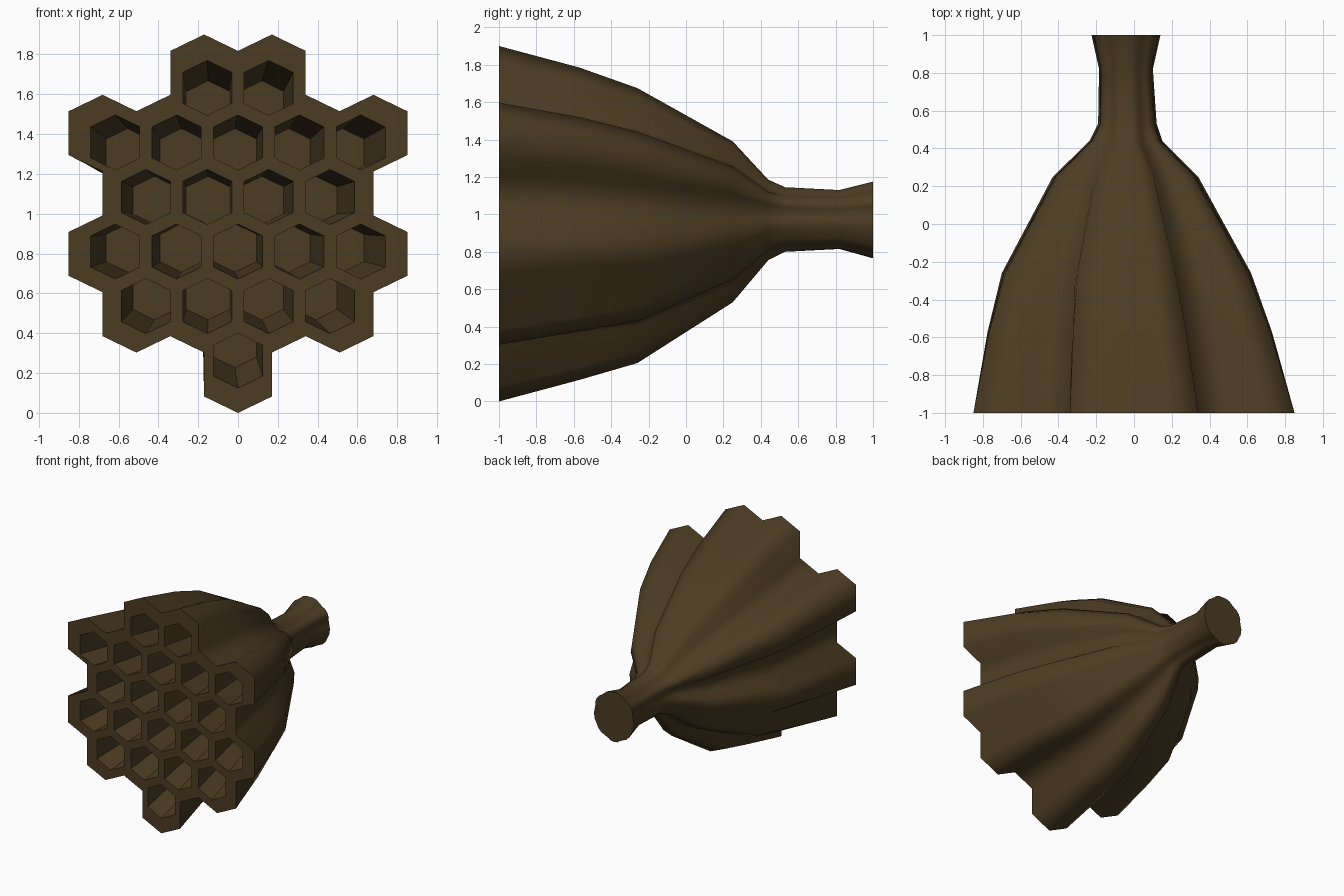
import bpy, bmesh, math
from mathutils import Vector
from mathutils.geometry import delaunay_2d_cdt

if "Cube" in bpy.data.objects:
    bpy.data.objects.remove(bpy.data.objects["Cube"])

W, SIDE, TIP, ROW = 0.17, 0.11, 0.082, 0.302   # cell half width, half side, point height, row pitch
ZC = 0.95                                       # centre of the comb front
rows = [[0], [-3, -1, 1, 3], [-4, -2, 0, 2, 4], [-3, -1, 1, 3], [-4, -2, 0, 2, 4], [-1, 1]]
cells = [(c * W, 0.192 + i * ROW - ZC) for i, r in enumerate(rows) for c in r]


def hexagon(cx, cz, w, side, tip):
    return [(cx, cz + side + tip), (cx - w, cz + side), (cx - w, cz - side),
            (cx, cz - side - tip), (cx + w, cz - side), (cx + w, cz + side)]


# Outline of the cell cluster: cell edges used only once, walked as a loop
def key(p):
    return (round(p[0] * 100), round(p[1] * 100))


edges = {}
for cx, cz in cells:
    h = hexagon(cx, cz, W, SIDE, TIP)
    for a, b in zip(h, h[1:] + h[:1]):
        if (key(b), key(a)) in edges:
            del edges[(key(b), key(a))]
        else:
            edges[(key(a), key(b))] = (a, b)
step = {k[0]: (k[1], v[0]) for k, v in edges.items()}
start = min(step)
k, outline = start, []
while len(outline) < 200:
    k, p = step[k]
    outline.append(p)
    if k == start:
        break

mean_r = sum(math.hypot(*p) for p in outline) / len(outline)

# Body stations: y, xmin, xmax, zmin, zmax, roundness of the section
stations = [(-1.0, -0.85, 0.85, 0.0, 1.9, 0.0),
            (-0.57, -0.775, 0.73, 0.115, 1.785, 0.08),
            (-0.26, -0.70, 0.62, 0.205, 1.675, 0.18),
            (0.25, -0.43, 0.34, 0.53, 1.39, 0.4),
            (0.44, -0.235, 0.15, 0.755, 1.185, 0.65),
            (0.53, -0.19, 0.12, 0.80, 1.145, 0.8),
            (0.82, -0.185, 0.10, 0.815, 1.13, 0.85),
            (1.0, -0.225, 0.14, 0.765, 1.175, 0.85)]

bm = bmesh.new()


def ring(st):
    y, x0, x1, z0, z1, t = st
    pts = []
    for x, z in outline:
        f = 1 - t + t * mean_r / math.hypot(x, z)
        pts.append((x * f, z * f))
    ax, bx = min(p[0] for p in pts), max(p[0] for p in pts)
    az, bz = min(p[1] for p in pts), max(p[1] for p in pts)
    return [bm.verts.new((x0 + (x1 - x0) * (x - ax) / (bx - ax), y,
                          z0 + (z1 - z0) * (z - az) / (bz - az))) for x, z in pts]


def bridge(a, b):
    n = len(a)
    return [bm.faces.new((a[i], a[(i + 1) % n], b[(i + 1) % n], b[i])) for i in range(n)]


# Fluted body tapering to the stalk
rings = [ring(s) for s in stations]
for a, b in zip(rings, rings[1:]):
    for f in bridge(a, b):
        f.smooth = True
bm.faces.new(rings[-1])

# Hollow cells leaning toward the stalk
rims = []
for cx, cz in cells:
    mouth = hexagon(cx * 0.907, cz * 0.907, 0.123, 0.078, 0.06)
    rim = [bm.verts.new((x, -1.0, z + ZC)) for x, z in mouth]
    base = [bm.verts.new((x * 0.875 - 0.015, -0.57, z * 0.875 + ZC)) for x, z in mouth]
    bridge(rim, base)
    bm.faces.new(base)
    rims.append(rim)


# Pierced front face: triangulate, keep what is inside the outline and outside the mouths
def inside(p, poly):
    hit = False
    for a, b in zip(poly, poly[1:] + poly[:1]):
        if (a.y > p.y) != (b.y > p.y) and p.x < a.x + (p.y - a.y) * (b.x - a.x) / (b.y - a.y):
            hit = not hit
    return hit


loops = [rings[0]] + rims
flat = [[Vector((v.co.x, v.co.z)) for v in lp] for lp in loops]
verts = [v for lp in loops for v in lp]
segs, n = [], 0
for lp in loops:
    segs += [(n + i, n + (i + 1) % len(lp)) for i in range(len(lp))]
    n += len(lp)
co, _, tris, origin, _, _ = delaunay_2d_cdt([p for lp in flat for p in lp], segs, [], 0, 1e-6)
for tri in tris:
    mid = sum((co[i] for i in tri), Vector((0, 0))) / 3
    if inside(mid, flat[0]) and not any(inside(mid, f) for f in flat[1:]):
        bm.faces.new([verts[origin[i][0]] for i in tri])

bmesh.ops.recalc_face_normals(bm, faces=bm.faces)
for e in bm.edges:
    e.smooth = all(f.smooth for f in e.link_faces)

mesh = bpy.data.meshes.new("comb_nest")
bm.to_mesh(mesh)
bm.free()
mat = bpy.data.materials.new("dark_brown")
mat.diffuse_color = (0.073, 0.045, 0.016, 1)
mat.use_nodes = True
mat.node_tree.nodes["Principled BSDF"].inputs["Base Color"].default_value = mat.diffuse_color
mesh.materials.append(mat)
bpy.context.collection.objects.link(bpy.data.objects.new("comb_nest", mesh))
